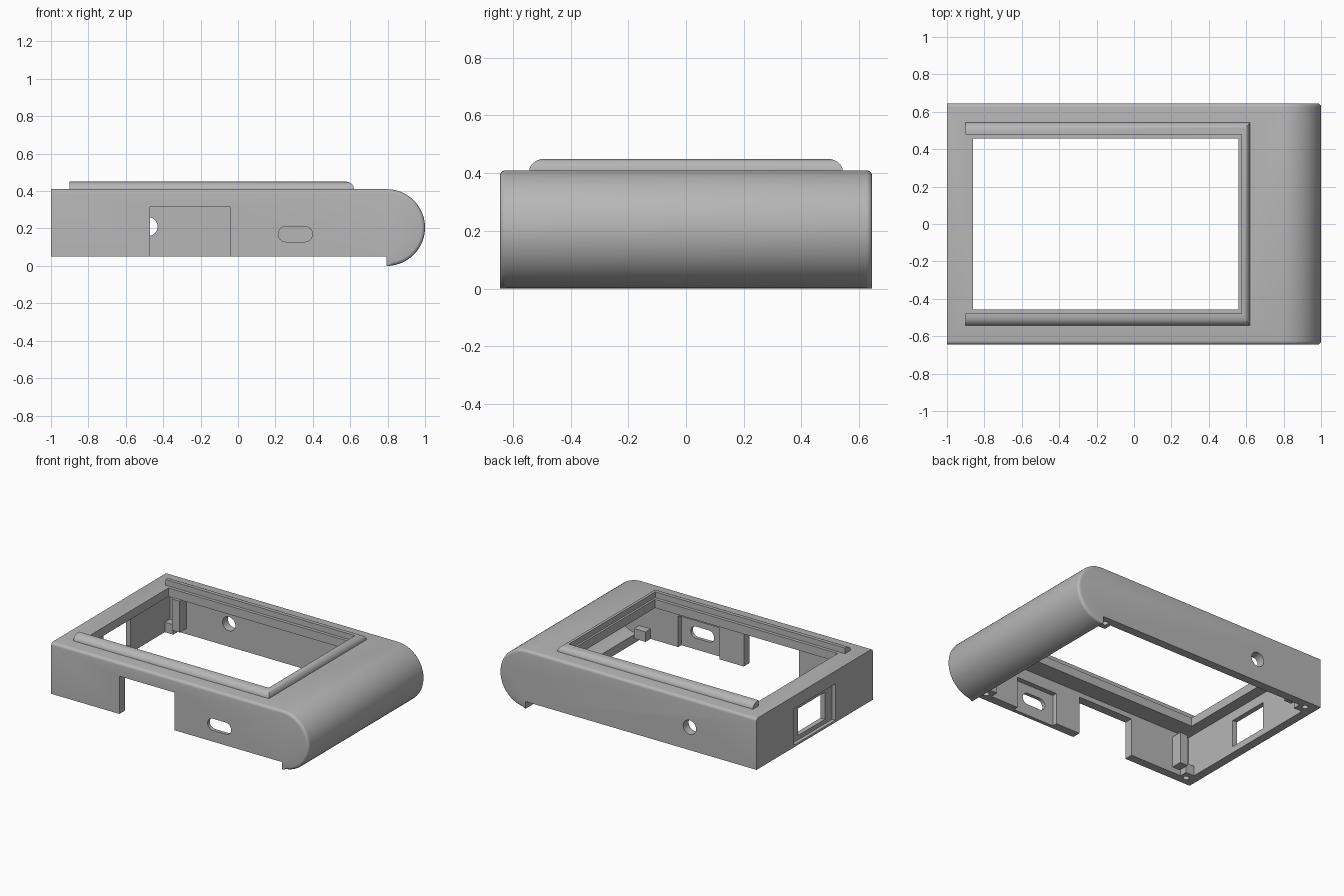
import bpy, bmesh, math
from mathutils import Vector, Matrix

if "Cube" in bpy.data.objects:
    bpy.data.objects.remove(bpy.data.objects["Cube"], do_unlink=True)

grey = bpy.data.materials.new("plain_grey")
grey.use_nodes = True
grey.diffuse_color = (0.47, 0.47, 0.47, 1)
grey.node_tree.nodes["Principled BSDF"].inputs["Base Color"].default_value = grey.diffuse_color


def make(name, bm):
    bmesh.ops.recalc_face_normals(bm, faces=bm.faces)
    mesh = bpy.data.meshes.new(name)
    bm.to_mesh(mesh)
    bm.free()
    mesh.materials.append(grey)
    obj = bpy.data.objects.new(name, mesh)
    bpy.context.collection.objects.link(obj)
    return obj


def prism(profile, y0, y1):
    """Extrude an x-z outline along y."""
    bm = bmesh.new()
    face = bm.faces.new([bm.verts.new((x, y0, z)) for x, z in profile])
    new = bmesh.ops.extrude_face_region(bm, geom=[face])["geom"]
    bmesh.ops.translate(bm, vec=(0, y1 - y0, 0),
                        verts=[v for v in new if isinstance(v, bmesh.types.BMVert)])
    return bm


def box(x, y, z):
    return prism([(x[0], z[0]), (x[1], z[0]), (x[1], z[1]), (x[0], z[1])], *y)


def cylinder(centre, r, depth, rot=None):
    bm = bmesh.new()
    m = Matrix.Translation(centre) @ (rot or Matrix())
    bmesh.ops.create_cone(bm, cap_ends=True, segments=32, radius1=r, radius2=r,
                          depth=depth, matrix=m)
    return bm


def arc(cx, cz, r, start, end, n):
    angles = [math.radians(start + (end - start) * i / n) for i in range(n + 1)]
    return [(cx + r * math.cos(a), cz + r * math.sin(a)) for a in angles]


def combine(obj, bm, operation="DIFFERENCE"):
    tool = make("tool", bm)
    tool.hide_render = True
    mod = obj.modifiers.new("bool", "BOOLEAN")
    mod.object, mod.operation, mod.solver = tool, operation, "EXACT"
    deps = bpy.context.evaluated_depsgraph_get()
    mesh = bpy.data.meshes.new_from_object(obj.evaluated_get(deps))
    obj.modifiers.clear()
    obj.data = mesh
    bpy.data.objects.remove(tool, do_unlink=True)


BASE, TOP, HALF, WALL = 0.05, 0.41, 0.645, 0.06
CX, CZ, R = 0.795, 0.205, 0.205

# Outer shell with a rounded grip and softened side edges
outline = [(-1, BASE), (-1, TOP)] + arc(CX, CZ, R, 90, -90, 36) + [(CX, BASE)]
bm = prism(outline, -HALF, HALF)
soft = []
for e in bm.edges:
    a, b = (v.co for v in e.verts)
    if abs(a.y - b.y) < 0.001:
        low = max(a.z, b.z) < BASE + 0.001 and min(a.x, b.x) < CX + 0.001
        back = max(a.x, b.x) < -0.99
        if not (low or back):
            soft.append(e)
bmesh.ops.bevel(bm, geom=soft, offset=0.02, segments=4, profile=0.5, affect="EDGES")
body = make("case_body", bm)

# Hollow inside, running on into the grip
inner = [(-1 + WALL, -0.1), (-1 + WALL, TOP - WALL)]
inner += arc(CX, CZ, R - WALL, 90, -90, 28) + [(CX, -0.1)]
combine(body, prism(inner, -HALF + WALL, HALF - WALL))

# Corner screw bosses and guide posts
for s in (-1, 1):
    for x in (-0.92, 0.73):
        combine(body, box((x - 0.045, x + 0.045), sorted((s * 0.53, s * 0.6)),
                          (BASE, 0.12)), "UNION")
        combine(body, cylinder((x, s * 0.585, BASE), 0.02, 0.1))
    combine(body, box((-0.87, -0.81), sorted((s * 0.51, s * 0.6)), (0.09, 0.31)), "UNION")

# Screen opening, front notch and recessed end window
combine(body, box((-0.86, 0.56), (-0.457, 0.457), (0.3, 0.6)))
combine(body, box((-0.47, -0.04), (-0.8, -0.56), (-0.1, 0.315)))
combine(body, box((-1.1, -0.975), (-0.23, 0.23), (0.065, 0.32)))
combine(body, box((-1.1, -0.9), (-0.15, 0.15), (0.095, 0.285)))

# Pocket and rounded port slot in the front wall
combine(body, box((0.15, 0.47), (-0.62, -0.55), (-0.1, 0.27)))
slot = arc(0.357, 0.17, 0.041, -90, 90, 12) + arc(0.256, 0.17, 0.041, 90, 270, 12)
combine(body, prism(slot, -0.8, -0.5))

# Round hole in the back wall
combine(body, cylinder((-0.48, HALF, 0.21), 0.05, 0.3, Matrix.Rotation(math.pi / 2, 4, "X")))

# Raised rail round three sides of the opening, curved on the outside
section = [(0, 0)] + arc(0.06, 0, 0.04, 180, 90, 7)
bm = bmesh.new()
rings = []
for corner in ((-0.9, -1), (0.62, -1), (0.62, 1), (-0.9, 1)):
    ring = []
    for depth, h in section[1:] + [(0.067, 0.04), (0.067, 0)]:
        d = (depth - 0.02) * 1.35
        x = corner[0] - d * 0.72 if corner[0] > 0 else corner[0]
        ring.append(bm.verts.new((x, corner[1] * (0.543 - d), TOP - 0.002 + h * 1.05)))
    rings.append(ring)
n = len(rings[0])
for a, b in zip(rings, rings[1:]):
    for i in range(n):
        j = (i + 1) % n
        bm.faces.new((a[i], a[j], b[j], b[i]))
bm.faces.new(rings[0])
bm.faces.new(rings[-1])
rail = make("screen_rail", bm)

for obj in (body, rail):
    bpy.ops.object.select_all(action="DESELECT")
    obj.select_set(True)
    bpy.context.view_layer.objects.active = obj
    bpy.ops.object.shade_smooth_by_angle(angle=math.radians(30))
